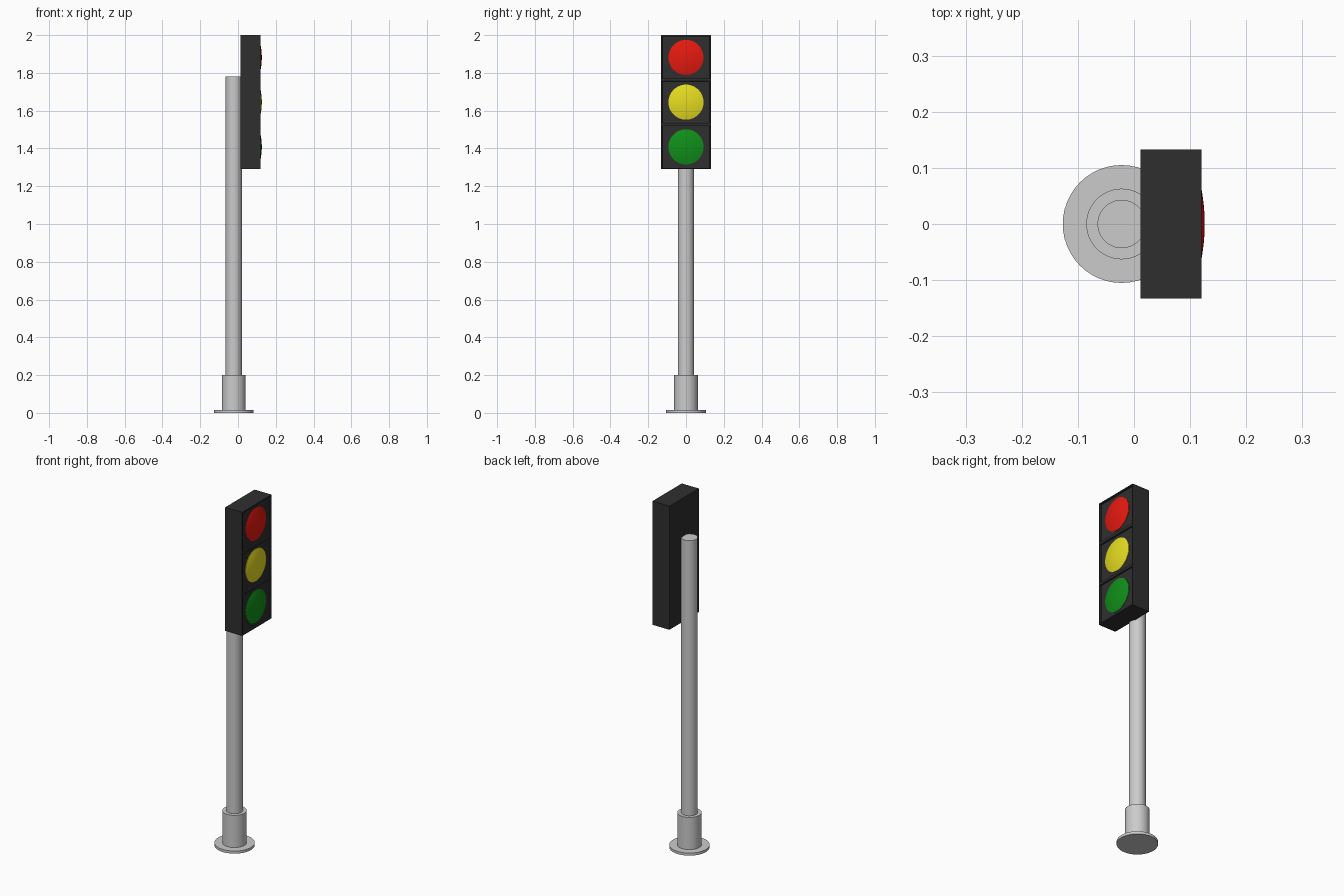
import bpy, bmesh, math
from mathutils import Matrix

if "Cube" in bpy.data.objects:
    bpy.data.objects.remove(bpy.data.objects["Cube"])

POLE_X = -0.022
Z0, Z1 = 1.29, 2.0
CELL = (Z1 - Z0) / 3


def material(name, rgb):
    m = bpy.data.materials.new(name)
    m.diffuse_color = (*rgb, 1)
    m.use_nodes = True
    m.node_tree.nodes["Principled BSDF"].inputs["Base Color"].default_value = m.diffuse_color
    return m


def finish(name, bm, mat=None, smooth=False):
    bmesh.ops.recalc_face_normals(bm, faces=bm.faces[:])
    me = bpy.data.meshes.new(name)
    bm.to_mesh(me)
    bm.free()
    ob = bpy.data.objects.new(name, me)
    bpy.context.collection.objects.link(ob)
    if mat:
        me.materials.append(mat)
    if smooth:
        bpy.ops.object.select_all(action='DESELECT')
        bpy.context.view_layer.objects.active = ob
        ob.select_set(True)
        bpy.ops.object.shade_smooth_by_angle(angle=math.radians(30))
    return ob


def cylinder(name, r, z0, z1):
    bm = bmesh.new()
    bmesh.ops.create_cone(bm, cap_ends=True, segments=48, radius1=r, radius2=r, depth=z1 - z0,
                          matrix=Matrix.Translation((POLE_X, 0, (z0 + z1) / 2)))
    return finish(name, bm, smooth=True)


def lens(name, z, rgb, r=0.093, tip=0.126, sag=0.013, back=0.105, rings=8):
    # Shallow dome spun around the x axis, closed at the back
    R = (r * r + sag * sag) / (2 * sag)
    a_max = math.asin(r / R)
    pts = [(tip - R + R * math.cos(a_max * i / rings), R * math.sin(a_max * i / rings))
           for i in range(rings + 1)] + [(back, r), (back, 0)]
    bm = bmesh.new()
    vs = [bm.verts.new((x, y, z)) for x, y in pts]
    es = [bm.edges.new(p) for p in zip(vs, vs[1:])]
    bmesh.ops.spin(bm, geom=vs + es, cent=(0, 0, z), axis=(1, 0, 0), angle=math.tau, steps=48)
    bmesh.ops.remove_doubles(bm, verts=bm.verts[:], dist=1e-5)
    return finish(name, bm, material(name, rgb), True)


# Pole and foot
cylinder("base_plate", 0.105, 0, 0.015)
cylinder("base_sleeve", 0.063, 0.015, 0.2)
cylinder("pole", 0.043, 0.2, 1.78)

# Housing: box cut into three cells, each with a recessed panel
bm = bmesh.new()
bmesh.ops.create_cube(bm, size=1, matrix=Matrix.Translation((0.066, 0, (Z0 + Z1) / 2))
                      @ Matrix.Diagonal((0.108, 0.266, Z1 - Z0, 1)))
for i in (1, 2):
    bmesh.ops.bisect_plane(bm, geom=bm.verts[:] + bm.edges[:] + bm.faces[:],
                           plane_co=(0, 0, Z0 + CELL * i), plane_no=(0, 0, 1))
front = [f for f in bm.faces if f.normal.x > 0.9]
bmesh.ops.inset_individual(bm, faces=front, thickness=0.01)
bmesh.ops.inset_individual(bm, faces=front, thickness=0.001, depth=-0.009)
finish("housing", bm, material("housing_black", (0.028, 0.028, 0.028)))

# Lamps
for i, (name, rgb) in enumerate((("green_lamp", (0.005, 0.28, 0.01)),
                                 ("yellow_lamp", (0.8, 0.73, 0.015)),
                                 ("red_lamp", (0.8, 0.01, 0.005)))):
    lens(name, Z0 + CELL * (i + 0.5), rgb)
